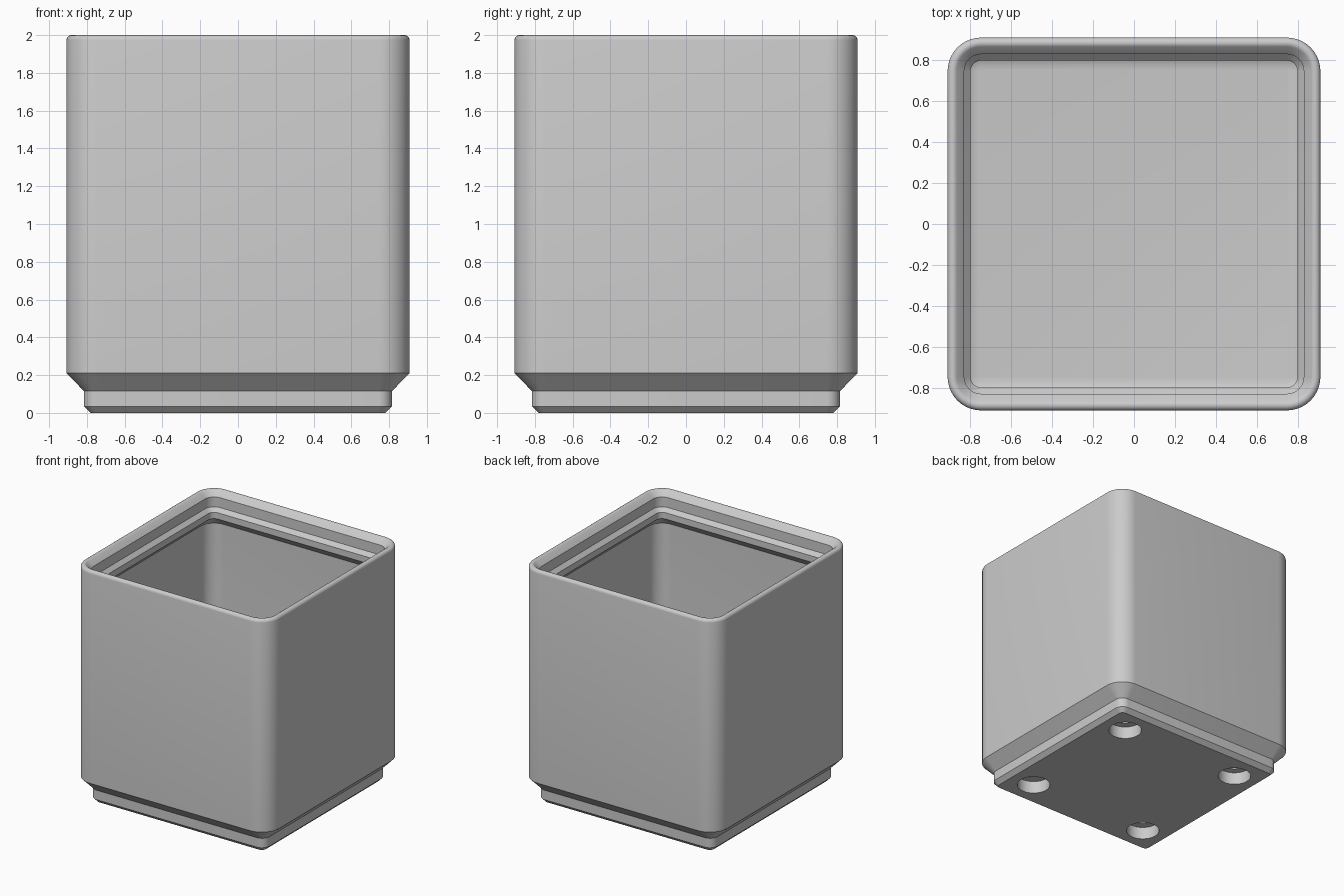
import bpy, bmesh
from math import sin, cos, pi, radians

cube = bpy.data.objects.get("Cube")
if cube:
    bpy.data.objects.remove(cube, do_unlink=True)

grey = bpy.data.materials.new("plain_grey")
grey.use_nodes = True
colour = (0.6, 0.6, 0.6, 1)
grey.diffuse_color = colour
grey.node_tree.nodes["Principled BSDF"].inputs["Base Color"].default_value = colour

STEPS = 10
HALF, CORNER = 0.908, 0.164
WALL, FLOOR, FILLET, RIM = 0.866, 0.306, 0.115, 0.026


def rounded_square(bm, half, z):
    """Ring whose corner radius shrinks as the square is inset."""
    r = max(CORNER - (HALF - half), 0.006)
    ring = []
    for quarter in range(4):
        mid = pi / 4 + quarter * pi / 2
        cx = (half - r) * (1 if cos(mid) > 0 else -1)
        cy = (half - r) * (1 if sin(mid) > 0 else -1)
        for i in range(STEPS + 1):
            a = (quarter + i / STEPS) * pi / 2
            ring.append(bm.verts.new((cx + r * cos(a), cy + r * sin(a), z)))
    return ring


# Wall section: stepped foot, outer wall, rounded rim, stacking lip, inner wall
section = [(0.78, 0), (0.815, 0.035), (0.815, 0.115), (HALF, 0.21)]
for i in range(7):
    a = radians(135 * i / 6)
    section.append((HALF - RIM + RIM * cos(a), 2 - RIM + RIM * sin(a)))
section += [(0.827, 1.953), (0.827, 1.87), (0.796, 1.838),
            (0.796, 1.785), (WALL, 1.715)]
# Fillet between inner wall and floor
for i in range(9):
    a = pi / 2 * i / 8
    section.append((WALL - FILLET + FILLET * cos(a),
                    FLOOR + FILLET - FILLET * sin(a)))

bm = bmesh.new()
rings = [rounded_square(bm, h, z) for h, z in section]
for low, high in zip(rings, rings[1:]):
    for i in range(len(low)):
        j = (i + 1) % len(low)
        bm.faces.new((low[i], low[j], high[j], high[i]))
bm.faces.new(rings[0][::-1])
bm.faces.new(rings[-1])
bmesh.ops.recalc_face_normals(bm, faces=bm.faces)
mesh = bpy.data.meshes.new("storage_bin")
bm.to_mesh(mesh)
bm.free()
bin_body = bpy.data.objects.new("storage_bin", mesh)
bpy.context.collection.objects.link(bin_body)
mesh.materials.append(grey)


def drill(x, y, radius, depth):
    """Cut a round blind hole up into the foot."""
    bpy.ops.mesh.primitive_cylinder_add(vertices=40, radius=radius,
                                        depth=2 * depth, location=(x, y, 0))
    cutter = bpy.context.object
    cutter.name = "hole_cutter"
    cutter.hide_render = True
    cutter.data.materials.append(grey)
    bpy.context.view_layer.objects.active = bin_body
    mod = bin_body.modifiers.new("hole", "BOOLEAN")
    mod.operation = "DIFFERENCE"
    mod.solver = "EXACT"
    mod.object = cutter
    bpy.ops.object.modifier_apply(modifier=mod.name)
    bpy.data.objects.remove(cutter, do_unlink=True)


# Magnet recess with a narrower screw hole at each corner of the foot
for x in (-0.569, 0.569):
    for y in (-0.569, 0.569):
        drill(x, y, 0.13, 0.105)
        drill(x, y, 0.066, 0.26)

bpy.ops.object.select_all(action="DESELECT")
bin_body.select_set(True)
bpy.context.view_layer.objects.active = bin_body
bpy.ops.object.shade_smooth_by_angle(angle=radians(30))
